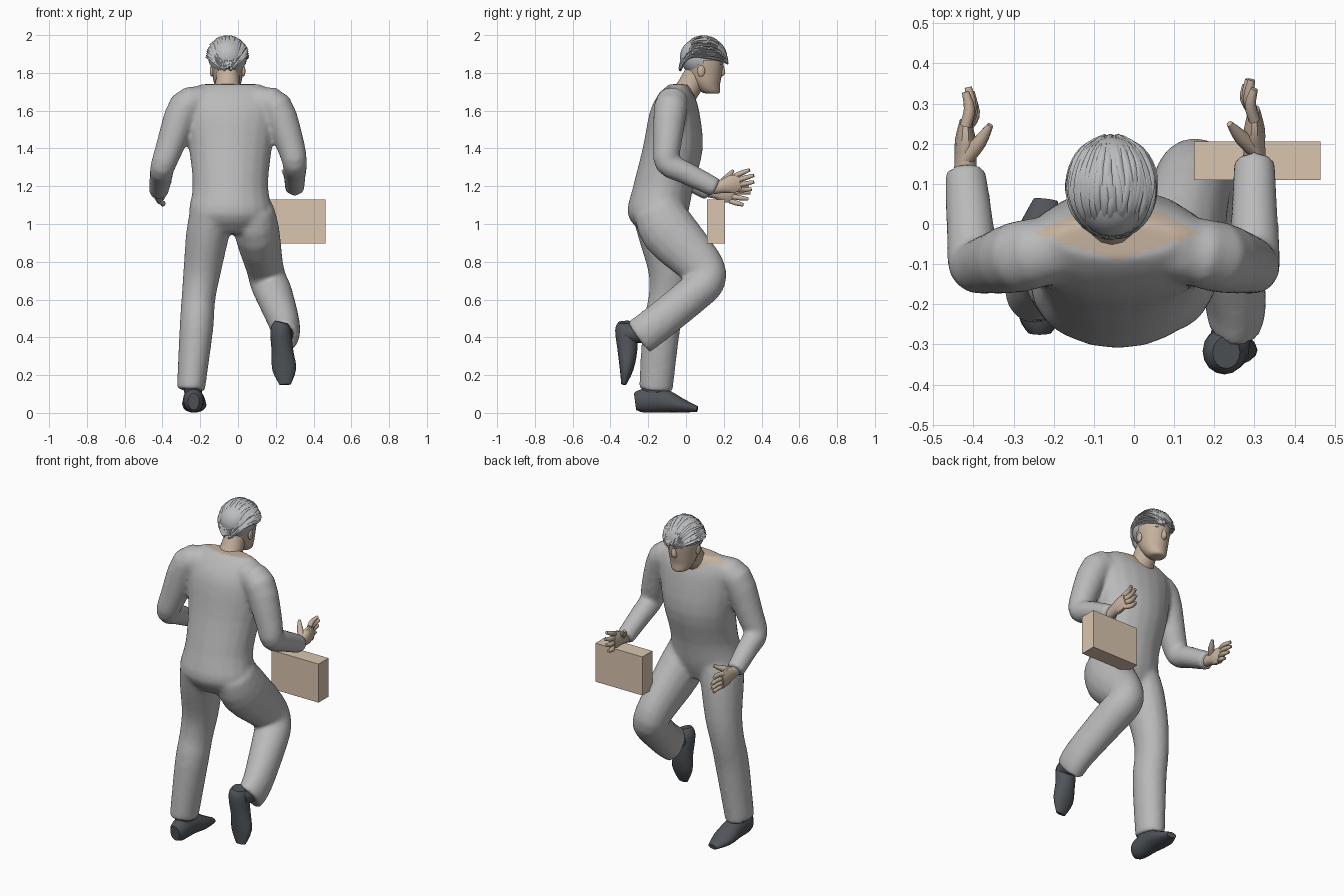
import bpy, bmesh, math, random
from mathutils import Vector

random.seed(4)
if "Cube" in bpy.data.objects:
    bpy.data.objects.remove(bpy.data.objects["Cube"])


def material(name, red, green, blue):
    color = (red, green, blue, 1)
    made = bpy.data.materials.new(name)
    made.use_nodes = True
    made.diffuse_color = color
    made.node_tree.nodes["Principled BSDF"].inputs["Base Color"].default_value = color
    return made


SUIT = material("suit grey", .49, .49, .49)
SKIN = material("skin tan", .56, .44, .34)
HAIR = material("hair silver", .5, .51, .52)
SHOE = material("shoe slate", .08, .09, .1)
BOX = material("box beige", .7, .56, .43)


def smooth_path(points, steps=3):
    """Resample a path, radii included, along a smooth spline through its points."""
    keys = [Vector((*p[:4], p[-1])) for p in points]
    keys = [keys[0]] + keys + [keys[-1]]
    result = []
    for before, start, end, after in zip(keys, keys[1:], keys[2:], keys[3:]):
        for step in range(steps):
            t = step / steps
            leave, arrive = (end - before) / 2, (after - start) / 2
            bend = (end - start) * 3 - leave * 2 - arrive
            twist = (start - end) * 2 + leave + arrive
            result.append(start + t * (leave + t * (bend + t * twist)))
    return result + [keys[-1]]


def loft(bm, points, flat=False, sides=16):
    """Skin rings along a path of x, y, z, side radius and optional depth radius."""
    path = smooth_path(points)
    centers = [Vector(p[:3]) for p in path]
    last = len(path) - 1
    rings = []
    for i, (center, p) in enumerate(zip(centers, path)):
        along = Vector((0, 0, 1))
        if not flat:
            along = (centers[min(i + 1, last)] - centers[max(i - 1, 0)]).normalized()
        side = (Vector((1, 0, 0)) - along * along.x).normalized()
        deep = along.cross(side)
        angles = [math.tau * k / sides for k in range(sides)]
        rings.append([bm.verts.new(center + side * p[3] * math.cos(a) + deep * p[4] * math.sin(a))
                      for a in angles])
    for low, high in zip(rings, rings[1:]):
        for k in range(sides):
            bm.faces.new((low[k - 1], low[k], high[k], high[k - 1]))
    bm.faces.new(rings[0][::-1])
    bm.faces.new(rings[-1])


def finish(name, bm, mat):
    bmesh.ops.recalc_face_normals(bm, faces=bm.faces[:])
    mesh = bpy.data.meshes.new(name)
    bm.to_mesh(mesh)
    bm.free()
    mesh.materials.append(mat)
    made = bpy.data.objects.new(name, mesh)
    bpy.context.collection.objects.link(made)
    bpy.ops.object.select_all(action="DESELECT")
    made.select_set(True)
    bpy.context.view_layer.objects.active = made
    bpy.ops.object.shade_smooth_by_angle(angle=math.radians(50))
    return made


def lofted(name, mat, *paths, flat=False, sides=16):
    bm = bmesh.new()
    for path in paths:
        loft(bm, path, flat, sides)
    return finish(name, bm, mat)


def ball(bm, center, radii):
    made = bmesh.ops.create_uvsphere(bm, u_segments=24, v_segments=16, radius=1)["verts"]
    for v in made:
        v.co = Vector([c + r * k for c, r, k in zip(center, radii, v.co)])


# Suit: torso, sleeves and trouser legs fused into one skin
MIDDLE = -.04
bm = bmesh.new()
torso = [(-.13, .95, .15, .1), (-.15, 1.05, .22, .16), (-.12, 1.2, .2, .16), (-.07, 1.4, .22, .16),
         (-.06, 1.6, .25, .13), (-.05, 1.69, .24, .09), (-.04, 1.74, .16, .05)]
loft(bm, [(MIDDLE, *ring) for ring in torso], flat=True, sides=20)


def sleeve(sign, elbow, wrist):
    shoulder = [(.14, -.06, 1.65, .08), (.24, -.08, 1.62, .09), (.32, -.1, 1.41, .075)]
    upper = [(MIDDLE + sign * x, *rest) for x, *rest in shoulder]
    loft(bm, upper + [(*elbow, .065), (*Vector(elbow).lerp(Vector(wrist), .35), .061), (*wrist, .052)])


LEFT_WRIST = (.3, .16, 1.19)
RIGHT_WRIST = (-.42, .13, 1.17)
sleeve(1, (.3, -.1, 1.32), LEFT_WRIST)
sleeve(-1, (-.4, -.1, 1.3), RIGHT_WRIST)
# raised leg, folded at the knee
loft(bm, [(.08, -.15, 1.08, .11, .13), (.1, -.09, .96, .12, .15), (.14, .08, .78, .1, .12),
          (.16, .11, .7, .1), (.19, .04, .63, .1), (.25, -.17, .46, .08, .1), (.25, -.25, .4, .07, .1)])
# standing leg
loft(bm, [(-.13, -.15, 1.08, .12, .14), (-.16, -.12, .95, .115, .135), (-.19, -.09, .75, .1, .11),
          (-.21, -.1, .6, .09, .1), (-.22, -.13, .45, .09, .1), (-.25, -.16, .12, .075, .09)])
suit = finish("suit", bm, SUIT)
remesh = suit.modifiers.new("fuse", "REMESH")
remesh.mode = "VOXEL"
remesh.voxel_size = .012
soften = suit.modifiers.new("soften", "SMOOTH")
soften.iterations = 10
fused = bpy.data.meshes.new_from_object(suit.evaluated_get(bpy.context.evaluated_depsgraph_get()))
suit.modifiers.clear()
suit.data = fused
fused.materials.clear()
for mat in (SUIT, SKIN):
    fused.materials.append(mat)
# bare skin inside the wide pointed neckline
for face in fused.polygons:
    x, y, z = face.center
    off = abs(x - MIDDLE)
    face.use_smooth = True
    face.material_index = int(z > 1.67 and off / 3 - .09 < y < .08 - off / 2)

# Neck and head
FACE = -.055
lofted("neck", SKIN, [(FACE, -.03, 1.66, .08, .065), (FACE, .02, 1.73, .065), (FACE, .08, 1.85, .06)])
skull = [(.14, 1.69, .03), (.13, 1.7, .05), (.11, 1.74, .07), (.1, 1.79, .08, .09),
         (.095, 1.88, .09, .105), (.09, 1.95, .07, .09), (.09, 1.98, .03, .04)]
lofted("head", SKIN, [(FACE, *ring) for ring in skull], flat=True, sides=24)
lofted("nose", SKIN, [(FACE, .186, 1.85, .01), (FACE, .192, 1.8, .017), (FACE, .18, 1.78, .01)],
       flat=True, sides=10)
ears, brows = bmesh.new(), bmesh.new()
for sign in (-1, 1):
    ball(ears, (FACE + sign * .084, .08, 1.81), (.01, .02, .03))
    ball(brows, (FACE + sign * .034, .182, 1.848), (.02, .007, .004))
finish("ears", ears, SKIN)
finish("brows", brows, HAIR)

# Hair: trimmed cap with strands combed from nape to fringe
CROWN = Vector((FACE, .093, 1.885))
WIDE, LONG, TALL = .103, .125, .106
bm = bmesh.new()
ball(bm, CROWN, (WIDE, LONG, TALL))


def below_hairline(v):
    return v.co.z < 1.79 + min(max(v.co.y - .04, 0), .07)


bmesh.ops.delete(bm, geom=[v for v in bm.verts if below_hairline(v)], context="VERTS")
finish("hair_cap", bm, HAIR)
strands = 34
bm = bmesh.new()
for k in range(strands):
    tilt = 3.2 * (k / (strands - 1) - .5)
    wave = random.uniform(-.12, .12)
    first, last = random.uniform(.12, .3), random.uniform(2.75, 3)
    path = []
    for j in range(7):
        turn = first + (last - first) * j / 6
        lean = tilt + wave * math.sin(turn * 2)
        reach, run = math.sin(turn), -math.cos(turn)
        sag = (.075 if run < 0 else .035) * run ** 4
        spot = Vector((math.sin(lean) * reach * WIDE, run * LONG, math.cos(lean) * reach * TALL - sag))
        path.append((*(CROWN + spot * random.uniform(.99, 1.03)), .004 + .007 * reach, .006))
    loft(bm, path, sides=6)
finish("hair_strands", bm, HAIR)


# Hands: palm, four fingers and a thumb toward the body
def hand(name, wrist, rise, inward):
    forward = Vector((0, math.cos(rise), math.sin(rise)))
    up = Vector((0, -math.sin(rise), math.cos(rise)))
    side = Vector((inward, 0, 0))

    def at(ahead, lift, shift, *radii):
        return (*(Vector(wrist) + forward * ahead + up * lift + side * shift), *radii)

    palm = [at(-.02, 0, 0, .03), at(.03, 0, 0, .027, .036), at(.08, 0, 0, .026, .05), at(.13, 0, 0, .014, .044)]
    thumb = [at(.03, .015, 0, .02), at(.07, .04, .035, .018), at(.11, .068, .062, .008)]
    paths = [palm, thumb]
    for k, length in enumerate((.085, .1, .092, .07)):
        lift = .037 - k * .025
        paths.append([at(.11, lift, 0, .014), at(.11 + length / 2, lift * 1.2, .01 + k * .004, .014),
                      at(.11 + length, lift * 1.35, k * .007, .009)])
    lofted(name, SKIN, *paths, sides=10)


hand("left_hand", LEFT_WRIST, .25, -1)
hand("right_hand", RIGHT_WRIST, -.1, 1)

# Shoes, each with an ankle
lofted("standing_shoe", SHOE,
       [(-.235, -.27, .06, .03, .045), (-.235, -.23, .064, .052, .062), (-.235, -.13, .066, .057, .065),
        (-.23, -.03, .04, .063, .04), (-.22, .06, .02, .03, .015)],
       [(-.235, -.17, .05, .045, .07), (-.24, -.165, .18, .05, .065)])
lofted("raised_shoe", SHOE,
       [(.23, -.32, .48, .035, .04), (.225, -.318, .44, .054, .057), (.235, -.31, .33, .057, .052),
        (.245, -.315, .23, .063, .036), (.25, -.33, .15, .03, .013)],
       [(.235, -.32, .42, .05), (.25, -.22, .42, .05)])

# Box beside the raised leg
bm = bmesh.new()
bmesh.ops.create_cube(bm, size=1)
bmesh.ops.scale(bm, vec=(.315, .096, .234), verts=bm.verts)
bmesh.ops.translate(bm, vec=(.307, .158, 1.013), verts=bm.verts)
finish("box", bm, BOX)
